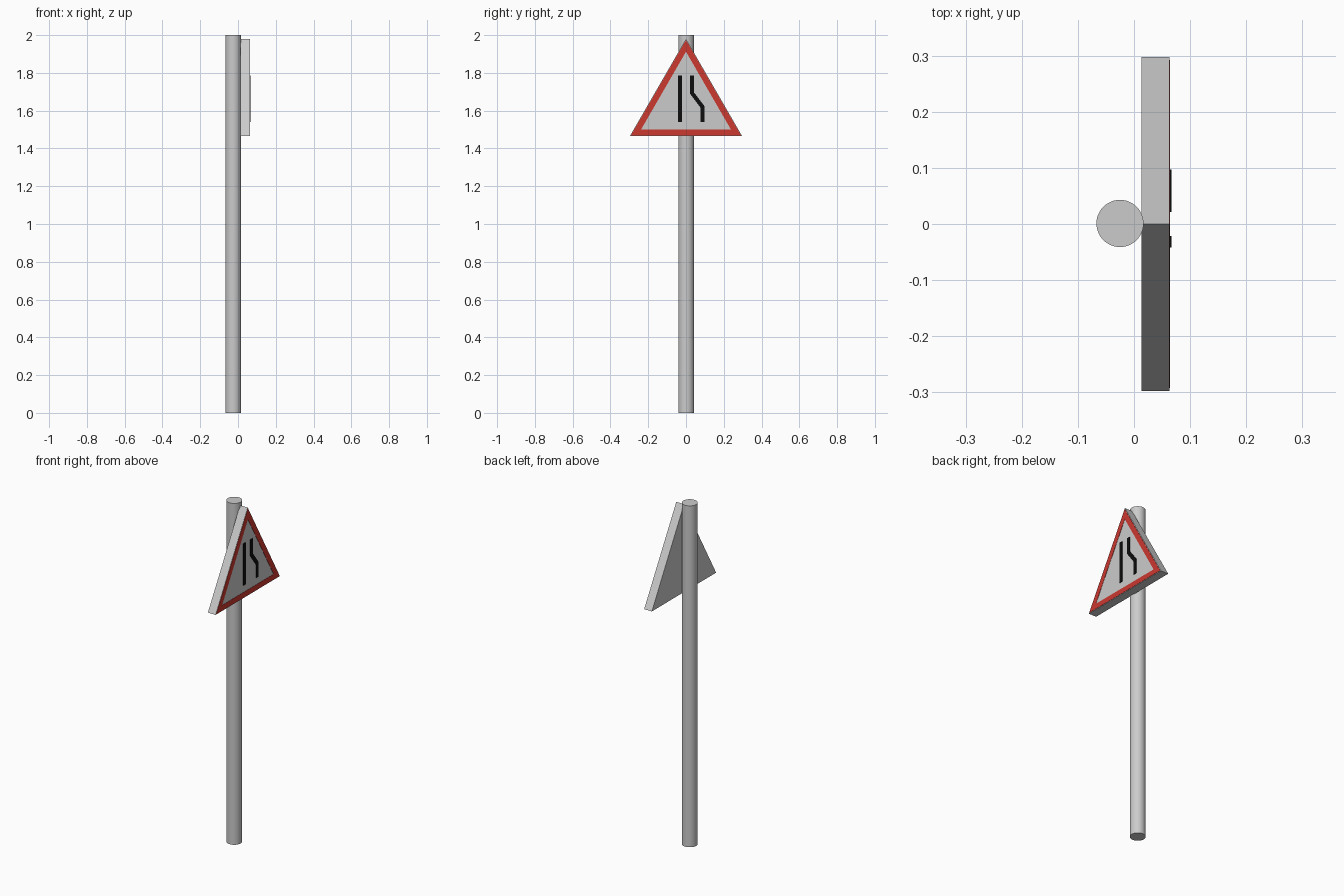
import bpy, bmesh, math

if "Cube" in bpy.data.objects:
    bpy.data.objects.remove(bpy.data.objects["Cube"])


def material(name, color):
    m = bpy.data.materials.new(name)
    m.diffuse_color = color
    m.use_nodes = True
    m.node_tree.nodes["Principled BSDF"].inputs["Base Color"].default_value = m.diffuse_color
    return m


red = material("sign_red", (0.6, 0.04, 0.03, 1))
black = material("sign_black", (0.004, 0.004, 0.004, 1))


def finish(name, bm, mat):
    bmesh.ops.recalc_face_normals(bm, faces=bm.faces)
    me = bpy.data.meshes.new(name)
    bm.to_mesh(me)
    bm.free()
    ob = bpy.data.objects.new(name, me)
    bpy.context.collection.objects.link(ob)
    if mat:
        me.materials.append(mat)
    return ob


def plate(name, outline, x0, x1, mat=None):
    """Extrude a (y, z) outline along x."""
    bm = bmesh.new()
    f = bm.faces.new([bm.verts.new((x0, y, z)) for y, z in outline])
    ext = bmesh.ops.extrude_face_region(bm, geom=[f])
    verts = [g for g in ext["geom"] if isinstance(g, bmesh.types.BMVert)]
    bmesh.ops.translate(bm, verts=verts, vec=(x1 - x0, 0, 0))
    return finish(name, bm, mat)


def triangle(inset):
    """Equilateral sign outline, inset evenly from its edges."""
    r = 0.3435 - 2 * inset
    cz = 1.465 + 0.3435 / 2
    return [(r * math.cos(a), cz + r * math.sin(a))
            for a in (math.radians(90 + 120 * i) for i in range(3))]


# Round pole
bpy.ops.mesh.primitive_cylinder_add(vertices=48, radius=0.042, depth=2,
                                    location=(-0.025, 0.001, 1))
pole = bpy.context.object
pole.name = "pole"
bpy.ops.object.shade_smooth_by_angle(angle=math.radians(30))

# Triangular sign panel
plate("sign_panel", triangle(0), 0.013, 0.063)

# Red border ring, slightly raised
bm = bmesh.new()
rings = [[bm.verts.new((x, y, z)) for y, z in triangle(d)]
         for x, d in ((0.0625, 0.003), (0.0645, 0.003), (0.0645, 0.034), (0.0625, 0.034))]
for k in range(4):
    a, b = rings[k], rings[(k + 1) % 4]
    for i in range(3):
        j = (i + 1) % 3
        bm.faces.new((a[i], a[j], b[j], b[i]))
finish("red_border", bm, red)

# Road-narrows symbol: straight line and kinked line
plate("straight_line", [(-0.042, 1.54), (-0.021, 1.54), (-0.021, 1.785), (-0.042, 1.785)],
      0.0625, 0.0665, black)
plate("kinked_line", [(0.021, 1.785), (0.021, 1.69), (0.076, 1.617), (0.076, 1.54),
                      (0.097, 1.54), (0.097, 1.625), (0.042, 1.697), (0.042, 1.785)],
      0.0625, 0.0665, black)
